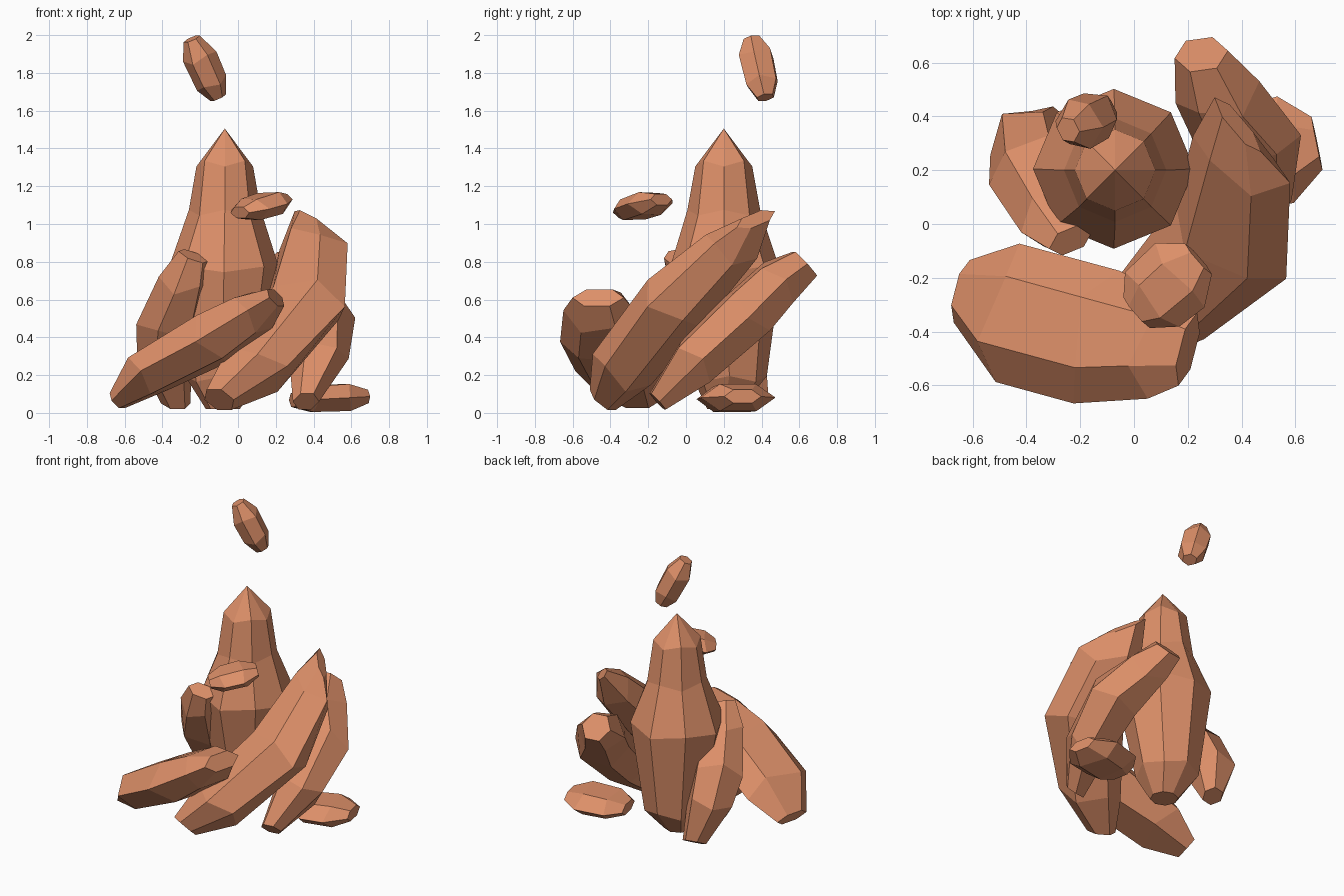
import bpy, bmesh, math
from mathutils import Vector

if "Cube" in bpy.data.objects:
    bpy.data.objects.remove(bpy.data.objects["Cube"])

clay = bpy.data.materials.new("terracotta_rock")
clay.diffuse_color = (0.72, 0.275, 0.14, 1)
clay.use_nodes = True
clay.node_tree.nodes["Principled BSDF"].inputs["Base Color"].default_value = clay.diffuse_color


def shard(name, rings, sides=6, turn=0.0, stagger=0.025, tilt=0.0):
    """Loft a faceted crystal. Each ring: (x, y, z, half width, half thickness)."""
    centres = [Vector(r[:3]) for r in rings]
    axis = (centres[-1] - centres[0]).normalized()
    u = axis.cross(Vector((0, 0, 1)))
    u = u.normalized() if u.length > 0.1 else Vector((1, 0, 0))
    v = u.cross(axis).normalized()
    bm = bmesh.new()
    loops = []
    for k, (c, r) in enumerate(zip(centres, rings)):
        loop = []
        inner = 0 < k < len(rings) - 1
        for i in range(sides):
            a = turn + math.tau * i / sides
            p = c + u * r[3] * math.cos(a) + v * r[4] * 1.1 * math.sin(a)
            if inner:  # uneven facets
                p += axis * stagger * (1 if (i + k) % 2 else -1)
            if k == len(rings) - 1:  # slanted top
                p -= axis * tilt * math.cos(a)
            p.z = max(p.z, 0.005)
            loop.append(bm.verts.new(p))
        loops.append(loop)
    for a, b in zip(loops, loops[1:]):
        for i in range(sides):
            j = (i + 1) % sides
            bm.faces.new((a[i], a[j], b[j], b[i]))
    bm.faces.new(loops[0][::-1])
    bm.faces.new(loops[-1])
    bmesh.ops.remove_doubles(bm, verts=bm.verts, dist=0.002)
    bmesh.ops.recalc_face_normals(bm, faces=bm.faces)
    me = bpy.data.meshes.new(name)
    bm.to_mesh(me)
    bm.free()
    me.materials.append(clay)
    ob = bpy.data.objects.new(name, me)
    bpy.context.collection.objects.link(ob)
    return ob


def pebble(name, centre, half_axis, width, thick):
    """Small blunt stone along an axis."""
    c, h = Vector(centre), Vector(half_axis)
    steps = ((-1, 0.5), (-0.5, 0.95), (0.4, 1.0), (1, 0.5))
    return shard(name, [(*(c + h * t), width * s, thick * s) for t, s in steps],
                 stagger=0.01)


# Tall central spire
shard("central_spire", [
    (-0.08, 0.20, 0.02, 0.09, 0.08),
    (-0.08, 0.23, 0.18, 0.20, 0.18),
    (-0.075, 0.205, 0.76, 0.30, 0.27),
    (-0.07, 0.20, 1.06, 0.19, 0.175),
    (-0.07, 0.20, 1.32, 0.15, 0.137),
    (-0.07, 0.20, 1.505, 0.0, 0.0)], sides=8, stagger=0.015)

# Left shard leaning against the spire
shard("left_shard", [
    (-0.33, 0.38, 0.05, 0.08, 0.06),
    (-0.39, 0.30, 0.28, 0.15, 0.14),
    (-0.37, 0.17, 0.49, 0.17, 0.16),
    (-0.29, 0.01, 0.70, 0.135, 0.11),
    (-0.235, -0.06, 0.83, 0.085, 0.05)], tilt=-0.03)

# Large right shard
shard("large_right_shard", [
    (-0.10, -0.44, 0.07, 0.09, 0.08),
    (0.08, -0.34, 0.23, 0.20, 0.15),
    (0.36, -0.06, 0.58, 0.25, 0.16),
    (0.40, 0.24, 0.88, 0.20, 0.12),
    (0.385, 0.37, 1.025, 0.125, 0.04)], tilt=0.06)

# Low front shard
shard("low_front_shard", [
    (-0.64, -0.25, 0.065, 0.12, 0.05),
    (-0.47, -0.33, 0.21, 0.26, 0.12),
    (-0.14, -0.42, 0.39, 0.26, 0.14),
    (0.08, -0.45, 0.53, 0.20, 0.115),
    (0.20, -0.465, 0.61, 0.14, 0.055)])

# Back right shard
shard("back_right_shard", [
    (0.36, -0.15, 0.06, 0.07, 0.06),
    (0.43, 0.05, 0.27, 0.16, 0.13),
    (0.42, 0.32, 0.52, 0.20, 0.145),
    (0.31, 0.49, 0.69, 0.16, 0.13),
    (0.25, 0.63, 0.79, 0.10, 0.09)])

# Ground stone and floating stones
pebble("ground_stone", (0.485, 0.26, 0.077), (0.195, 0.04, 0.01), 0.20, 0.075)
pebble("top_floating_stone", (-0.175, 0.385, 1.825), (-0.07, -0.035, 0.155), 0.10, 0.082)
pebble("front_floating_stone", (0.125, -0.23, 1.095), (0.115, 0.10, 0.035), 0.15, 0.062)
